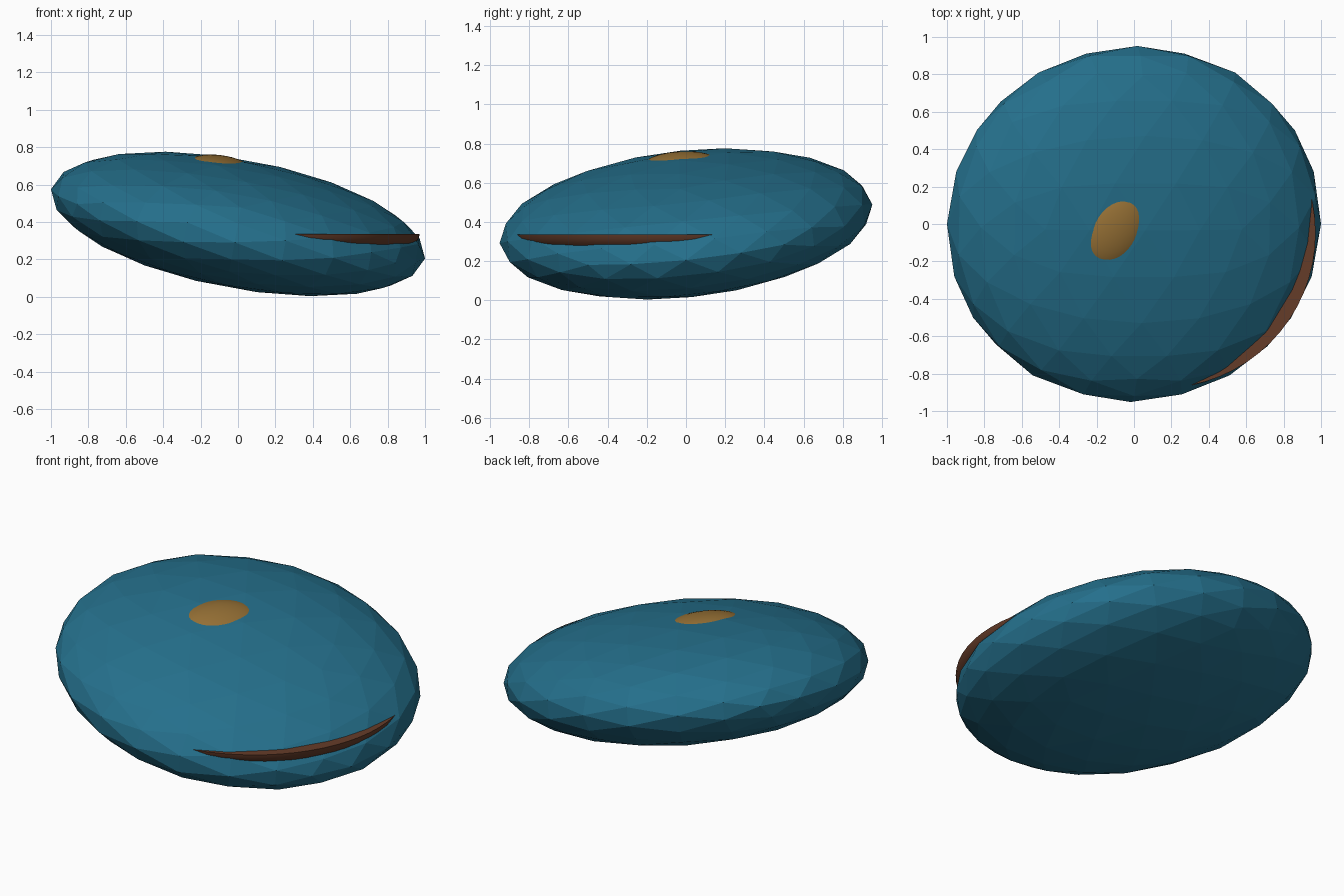
import bpy, bmesh, math
from mathutils import Matrix, Vector, Euler

if "Cube" in bpy.data.objects:
    bpy.data.objects.remove(bpy.data.objects["Cube"])


def material(name, color):
    mat = bpy.data.materials.new(name)
    mat.diffuse_color = (*color, 1)
    mat.use_nodes = True
    mat.node_tree.nodes["Principled BSDF"].inputs["Base Color"].default_value = mat.diffuse_color
    return mat


def make_object(name, bm, mat, smooth=False):
    bmesh.ops.recalc_face_normals(bm, faces=bm.faces)
    for face in bm.faces:
        face.smooth = smooth and len(face.verts) <= 4
    mesh = bpy.data.meshes.new(name)
    bm.to_mesh(mesh)
    bm.free()
    mesh.materials.append(mat)
    obj = bpy.data.objects.new(name, mesh)
    bpy.context.collection.objects.link(obj)
    return obj


def scaled(x, y, z):
    return Matrix.Diagonal((x, y, z, 1))


tilt = Euler((math.radians(6), math.radians(10.5), 0)).to_matrix().to_4x4()

# Flat-shaded, tilted body; the sphere is turned so an edge faces each axis
bm = bmesh.new()
bmesh.ops.create_icosphere(bm, subdivisions=3, radius=1)
turn = Matrix.Rotation(math.radians(58.2825), 4, 'Z') @ Matrix.Rotation(math.radians(90), 4, 'X')
bm.transform(Matrix.Translation((0, 0, 0.39)) @ tilt @ scaled(1.017, 0.957, 0.332) @ turn)
make_object("body", bm, material("teal", (0.018, 0.16, 0.26)))

# Level bowl with a flat top, mostly buried in the body
bm = bmesh.new()
bmesh.ops.create_uvsphere(bm, u_segments=64, v_segments=32, radius=1)
cut = bmesh.ops.bisect_plane(bm, geom=bm.verts[:] + bm.edges[:] + bm.faces[:], dist=1e-5,
                             plane_co=(0, 0, 0), plane_no=(0, 0, 1), clear_outer=True)
bmesh.ops.holes_fill(bm, edges=[e for e in bm.edges if e.is_boundary], sides=0)
bm.transform(Matrix.Translation((0.143, -0.05, 0.335)) @ scaled(0.828, 0.828, 0.212))
make_object("inner_bowl", bm, material("brown", (0.13, 0.045, 0.022)), smooth=True)

# Small oval knob just breaking through the top
bm = bmesh.new()
bmesh.ops.create_uvsphere(bm, u_segments=32, v_segments=16, radius=1)
bm.transform(Matrix.Translation((-0.095, -0.025, 0.675)) @ tilt
             @ Matrix.Rotation(math.radians(58), 4, 'Z') @ scaled(0.235, 0.17, 0.08))
make_object("top_knob", bm, material("tan", (0.30, 0.16, 0.035)), smooth=True)
